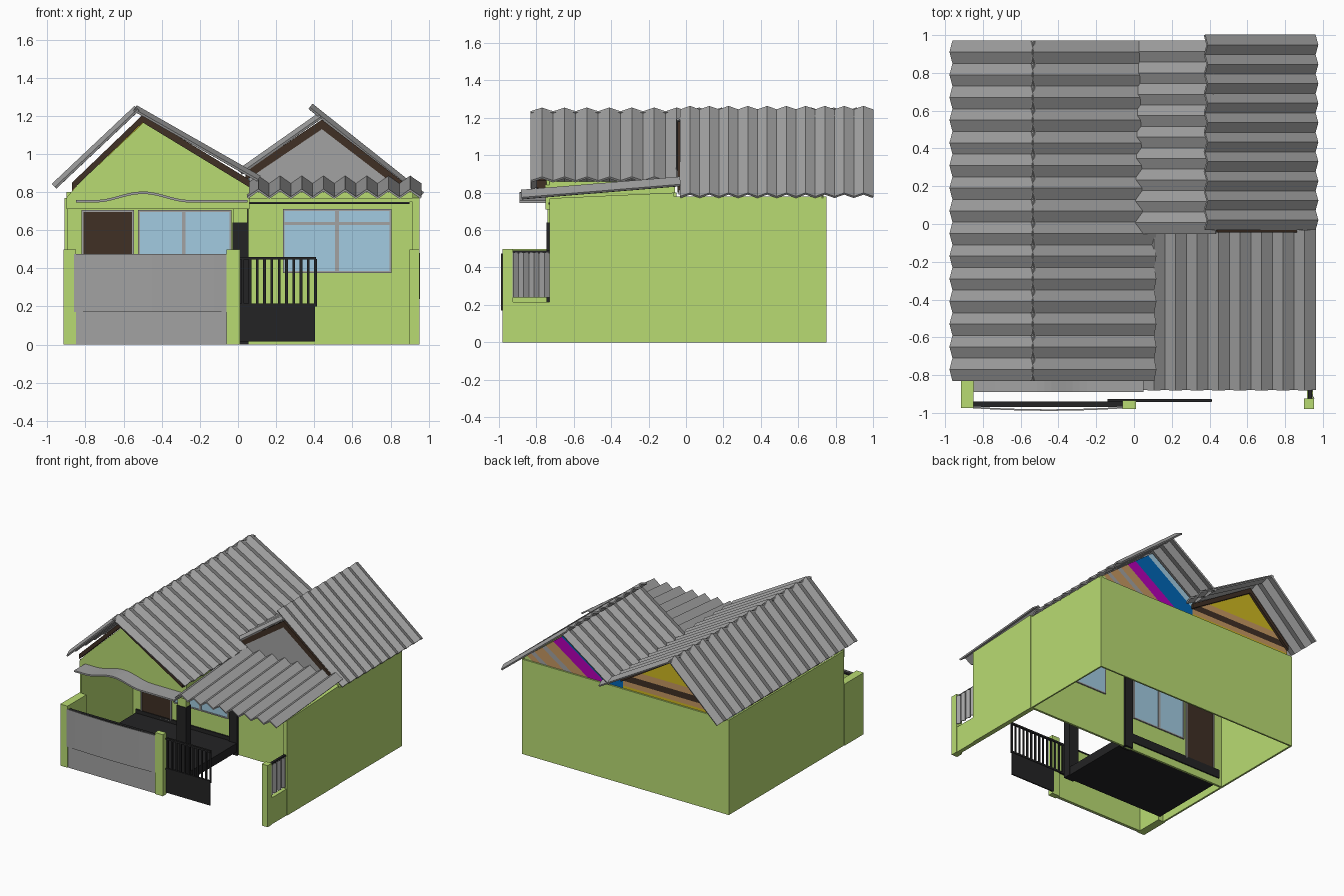
import bpy, bmesh, math
from mathutils import Vector

if "Cube" in bpy.data.objects:
    bpy.data.objects.remove(bpy.data.objects["Cube"])


def mat(name, r, g, b):
    m = bpy.data.materials.new(name)
    m.diffuse_color = (r, g, b, 1)
    m.use_nodes = True
    m.node_tree.nodes["Principled BSDF"].inputs["Base Color"].default_value = m.diffuse_color
    return m


GREEN = mat("lime green", 0.485, 0.71, 0.17)
GRAY = mat("grey", 0.36, 0.36, 0.36)
BLACK = mat("black", 0.017, 0.017, 0.018)
BROWN = mat("dark brown", 0.05, 0.029, 0.018)
BLUE = mat("glass blue", 0.36, 0.60, 0.75)
TAN = mat("tan", 0.56, 0.31, 0.12)
PURPLE = mat("purple", 0.46, 0.0, 0.47)
NAVY = mat("deep blue", 0.0, 0.13, 0.46)
YELLOW = mat("ochre yellow", 0.62, 0.48, 0.015)


def mesh(name, verts, faces, m):
    me = bpy.data.meshes.new(name)
    me.from_pydata([tuple(v) for v in verts], [], faces)
    me.materials.append(m)
    ob = bpy.data.objects.new(name, me)
    bpy.context.collection.objects.link(ob)
    return ob


def prism(name, pts, a, b, m, axis="y"):
    """Extrude a 2D outline along an axis from a to b."""
    put = {"x": lambda p, t: (t, p[0], p[1]), "y": lambda p, t: (p[0], t, p[1]),
           "z": lambda p, t: (p[0], p[1], t)}[axis]
    n = len(pts)
    verts = [put(p, a) for p in pts] + [put(p, b) for p in pts]
    faces = [tuple(range(n)), tuple(range(2 * n - 1, n - 1, -1))]
    faces += [(i, i + n, (i + 1) % n + n, (i + 1) % n) for i in range(n)]
    ob = mesh(name, verts, faces, m)
    bm = bmesh.new()
    bm.from_mesh(ob.data)
    bmesh.ops.recalc_face_normals(bm, faces=bm.faces)
    bm.to_mesh(ob.data)
    bm.free()
    return ob


def box(name, x0, x1, y0, y1, z0, z1, m):
    return prism(name, [(x0, z0), (x1, z0), (x1, z1), (x0, z1)], y0, y1, m)


def corrugated(name, p, down, across, n, amp=0.0115, thick=0.012):
    """Zigzag sheet: n ridges along 'across', grooves running along 'down'."""
    p, down, across = Vector(p), Vector(down), Vector(across)
    nor = down.cross(across).normalized()
    if nor.z < 0:
        nor = -nor
    verts, faces = [], []
    for i in range(2 * n + 1):
        q = p + across * (i / (2 * n)) + nor * (amp if i % 2 else -amp)
        verts += [q, q + down]
        if i:
            k = 2 * i
            faces.append((k - 2, k - 1, k + 1, k))
    ob = mesh(name, verts, faces, GRAY)
    s = ob.modifiers.new("thickness", "SOLIDIFY")
    s.thickness = thick
    s.offset = 0
    return ob


def slope(name, top, low, y0, y1, n):
    corrugated(name, (top[0], y0, top[1]), (low[0] - top[0], 0, low[1] - top[1]), (0, y1 - y0, 0), n)


def chevron(name, pts, t, y0, y1, m):
    """Pair of rafters: an upside-down V, t thick."""
    prism(name, pts + [(x, z - t) for x, z in reversed(pts)], y0, y1, m)


# walls
box("left_wall", -0.91, -0.895, -0.73, 0.75, 0, 0.77, GREEN)
box("back_wall", -0.91, 0.95, 0.737, 0.75, 0, 0.77, GREEN)
box("right_wall", 0.938, 0.95, -0.07, 0.75, 0, 0.78, GREEN)
prism("carport_wall", [(-0.73, 0), (-0.065, 0), (-0.065, 0.80), (-0.73, 0.77)], 0.915, 0.953, GREEN, "x")
box("middle_wall", -0.90, 0.94, -0.07, -0.052, 0, 0.80, GREEN)
box("porch_side_lintel", 0.035, 0.055, -0.73, -0.06, 0.71, 0.86, GREEN)

# front gables
prism("porch_gable", [(-0.90, 0.71), (0.06, 0.71), (0.06, 0.84), (-0.49, 1.17), (-0.84, 0.84), (-0.90, 0.77)],
      -0.75, -0.73, GREEN)
prism("carport_gable", [(0.06, 0.79), (0.9, 0.79), (0.85, 0.83), (0.44, 1.13), (0.06, 0.88)], -0.04, -0.028, GRAY)

# rafters
left_v = [(-0.87, 0.85), (-0.5, 1.205), (0.06, 0.865)]
right_v = [(0.04, 0.91), (0.44, 1.18), (0.87, 0.85)]
for i, y in enumerate((-0.80, 0.70)):
    chevron(f"left_rafter_{i}", left_v, 0.04, y, y + 0.055, BROWN)
chevron("right_rafter", right_v, 0.05, -0.045, -0.01, BROWN)

# right back gable: boards lying parallel to the inner roof slope
bands = ((-0.15, BLUE), (-0.06, NAVY), (0.20, PURPLE), (0.36, TAN), (0.50, GRAY), (0.57, TAN),
         (0.72, GRAY), (0.78, TAN), (0.86, GREEN), (0.94, None))


def board_edge(b):
    t = (0.4 - 0.767 * (b - 0.44)) / 1.447
    x = max(b, 0.05)
    return (x, 0.765 + 0.68 * (x - b)), (b + t, 0.765 + 0.68 * t)


for i in range(len(bands) - 1):
    (l0, h0), (l1, h1) = board_edge(bands[i][0]), board_edge(bands[i + 1][0])
    outline = [l0, h0, h1, l1] + ([(0.05, 0.765)] if bands[i][0] < 0.05 < bands[i + 1][0] else [])
    prism(f"right_gable_board_{i}", outline, 0.725, 0.736, bands[i][1])

# left back gable: level boards
levels = ((0.765, YELLOW), (0.79, TAN), (0.83, BROWN), (0.88, TAN), (0.93, YELLOW), (1.165, None))
for i in range(len(levels) - 1):
    ends = [(max(-0.87, -0.87 + (z - 0.85) * 1.042), min(0.05, 0.06 - (z - 0.865) * 1.647), z)
            for z in (levels[i][0], levels[i + 1][0])]
    (a, b, z0), (c, d, z1) = ends
    prism(f"left_gable_board_{i}", [(a, z0), (b, z0), (d, z1), (c, z1)], 0.725, 0.736, levels[i][1])

# corrugated roofs
slope("left_roof_outer", (-0.53, 1.24), (-0.965, 0.83), -0.83, 0.97, 15)
slope("left_roof_inner", (-0.54, 1.24), (0.11, 0.87), -0.83, 0.97, 15)
slope("right_roof_inner", (0.43, 1.2), (0.01, 0.905), -0.05, 0.97, 9)
slope("right_roof_outer", (0.38, 1.25), (0.965, 0.785), -0.03, 1.0, 10)
corrugated("carport_roof", (0.05, -0.03, 0.86), (0, -0.85, -0.07), (0.91, 0, 0), 8, 0.02)
box("carport_beam_trim", 0.06, 0.90, -0.735, -0.715, 0.738, 0.747, BLACK)
box("carport_beam", 0.06, 0.92, -0.73, -0.71, 0.747, 0.77, GREEN)

# wavy porch canopy
xs = [-0.85 + 0.9 * i / 24 for i in range(25)]
wave = [(x, 0.745 + (0.045 * math.cos((x + 0.5) / 0.25 * math.pi / 2) ** 2 if abs(x + 0.5) < 0.25 else 0)) for x in xs]
prism("porch_canopy", wave + [(x, z + 0.013) for x, z in reversed(wave)], -0.89, -0.73, GRAY)

# porch floor, column and pilaster
box("porch_floor", -0.865, 0.05, -0.73, -0.07, 0.03, 0.10, BLACK)
box("porch_skirting", -0.865, 0.05, -0.08, -0.042, 0.06, 0.13, BLACK)
box("porch_column", -0.03, 0.055, -0.745, -0.68, 0.03, 0.64, BLACK)
box("porch_column_top", -0.025, 0.05, -0.74, -0.685, 0.64, 0.72, GREEN)
box("wall_pilaster", -0.02, 0.055, -0.09, -0.035, 0.0, 0.76, BLACK)


# door and windows, showing on both faces of the middle wall
def framed(name, x0, x1, z0, z1, m, bars=(), rail=None):
    box(name, x0, x1, -0.075, -0.047, z0, z1, m)
    f = 0.01
    parts = [(x0 - f, x0, z0, z1), (x1, x1 + f, z0, z1), (x0 - f, x1 + f, z0 - f, z0), (x0 - f, x1 + f, z1, z1 + f)]
    parts += [(b - 0.01, b + 0.01, z0, z1) for b in bars]
    if rail:
        parts.append((x0, x1, rail - 0.007, rail + 0.007))
    for i, (a, b, c, d) in enumerate(parts):
        box(f"{name}_frame_{i}", a, b, -0.08, -0.042, c, d, GRAY)


framed("door", -0.81, -0.555, 0.12, 0.695, BROWN)
framed("porch_window", -0.515, -0.045, 0.28, 0.695, BLUE, (-0.285,))
framed("carport_window", 0.245, 0.795, 0.385, 0.70, BLUE, (0.52,), 0.635)

# front fence
box("left_fence_wall", -0.915, -0.85, -0.975, -0.73, 0, 0.50, GREEN)
box("centre_post", -0.06, 0.01, -0.98, -0.935, 0, 0.50, GREEN)
box("fence_core", -0.86, -0.05, -0.962, -0.945, 0, 0.46, GREEN)
box("fence_cap", -0.86, -0.05, -0.965, -0.94, 0.46, 0.47, BLACK)
box("fence_base_panel", -0.85, -0.055, -0.97, -0.962, 0, 0.19, GRAY)
bow = [(-0.86 + 0.82 * i / 10, -0.975 - 0.014 * (1 - (i / 5 - 1) ** 2)) for i in range(11)]
prism("fence_bowed_panel", bow + [(x, y + 0.008) for x, y in reversed(bow)], 0.17, 0.475, GRAY, "z")

# sliding gate
box("gate_panel", 0.0, 0.405, -0.94, -0.93, 0.015, 0.20, BLACK)
for i, z in enumerate((0.20, 0.445)):
    box(f"gate_rail_{i}", -0.14, 0.41, -0.942, -0.926, z, z + 0.015, BLACK)
for i in range(15):
    x = -0.135 + i * 0.0382
    box(f"gate_bar_{i}", x, x + 0.014, -0.939, -0.929, 0.20, 0.45, BLACK)

# right side fence
box("right_post", 0.90, 0.952, -0.98, -0.925, 0, 0.50, GREEN)
box("right_low_wall", 0.915, 0.948, -0.93, -0.73, 0, 0.215, GREEN)
corrugated("right_fence_sheet", (0.944, -0.95, 0.48), (0, 0, -0.24), (0, 0.22, 0), 4, 0.008, 0.006)
box("right_fence_rail", 0.922, 0.942, -0.94, -0.73, 0.475, 0.49, BLACK)
